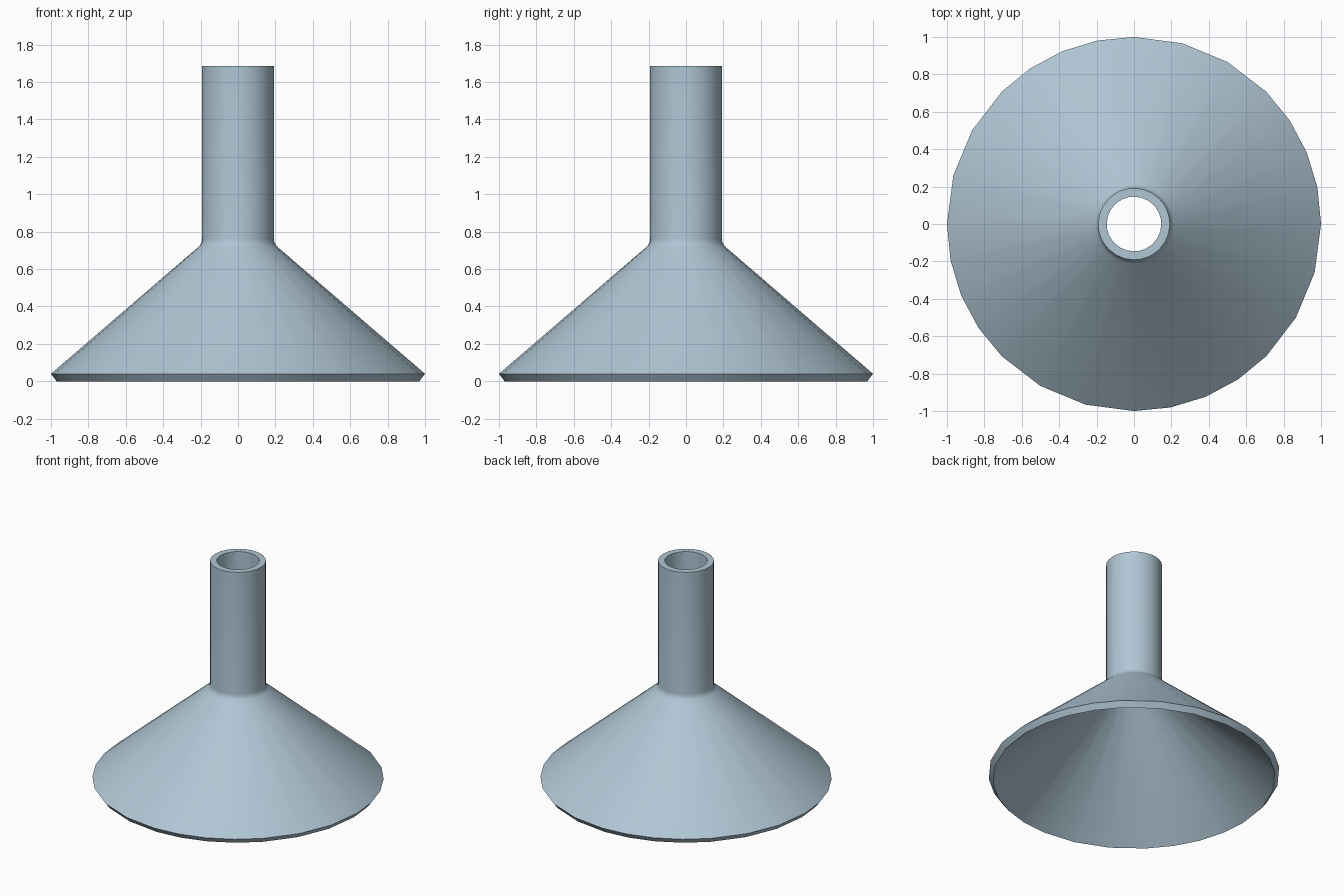
import bpy
import bmesh
import math

cube = bpy.data.objects.get("Cube")
if cube:
    bpy.data.objects.remove(cube, do_unlink=True)

# Single pale blue-grey colour
mat = bpy.data.materials.new("pale blue grey")
color = (0.434, 0.565, 0.66, 1)
mat.diffuse_color = color
mat.use_nodes = True
mat.node_tree.nodes["Principled BSDF"].inputs["Base Color"].default_value = color

# Main sizes
RIM_R, RIM_Z = 1.0, 0.04
TUBE_R, TOP_Z = 0.192, 1.685
WALL = 0.046
BEND_R = 0.06
JOIN_Z = 0.735        # where the cone and tube lines would cross
STEPS = 4

# Bend centre lies outside the wall, shared by both skins
turn = math.atan2(RIM_R - TUBE_R, JOIN_Z - RIM_Z)
centre_r = TUBE_R + BEND_R
centre_z = JOIN_Z + BEND_R * math.tan(turn / 2)


def bend(radius):
    """Arc from the tube direction down to the cone direction."""
    angles = [turn * i / STEPS for i in range(STEPS + 1)]
    return [(centre_r - radius * math.cos(a), centre_z - radius * math.sin(a))
            for a in angles]


# Closed wall section: outer skin downwards, inner skin upwards
outer = [(TUBE_R, TOP_Z)] + bend(BEND_R) + [(RIM_R, RIM_Z)]
inner = [(TUBE_R - WALL, TOP_Z)] + bend(BEND_R + WALL)
inner.append((RIM_R - WALL * math.cos(turn), 0.0))
section = outer + inner[::-1]

# Each quarter has four narrow facets, then three wider ones
quarter = [0, 11.25, 22.5, 33.75, 45, 60, 75]
angles = [math.radians(q * 90 + a) for q in range(4) for a in quarter]

# Sweep the section around z
bm = bmesh.new()
rings = [[bm.verts.new((r * math.cos(a), r * math.sin(a), z)) for r, z in section]
         for a in angles]
n = len(section)
for i, ring in enumerate(rings):
    nxt = rings[(i + 1) % len(rings)]
    for j in range(n):
        k = (j + 1) % n
        bm.faces.new((ring[j], ring[k], nxt[k], nxt[j]))
bmesh.ops.recalc_face_normals(bm, faces=bm.faces)
mesh = bpy.data.meshes.new("funnel")
bm.to_mesh(mesh)
bm.free()
mesh.materials.append(mat)
funnel = bpy.data.objects.new("funnel", mesh)
bpy.context.collection.objects.link(funnel)

# Smooth skins with crisp rim edges
bpy.ops.object.select_all(action='DESELECT')
funnel.select_set(True)
bpy.context.view_layer.objects.active = funnel
bpy.ops.object.shade_smooth_by_angle(angle=math.radians(30))
